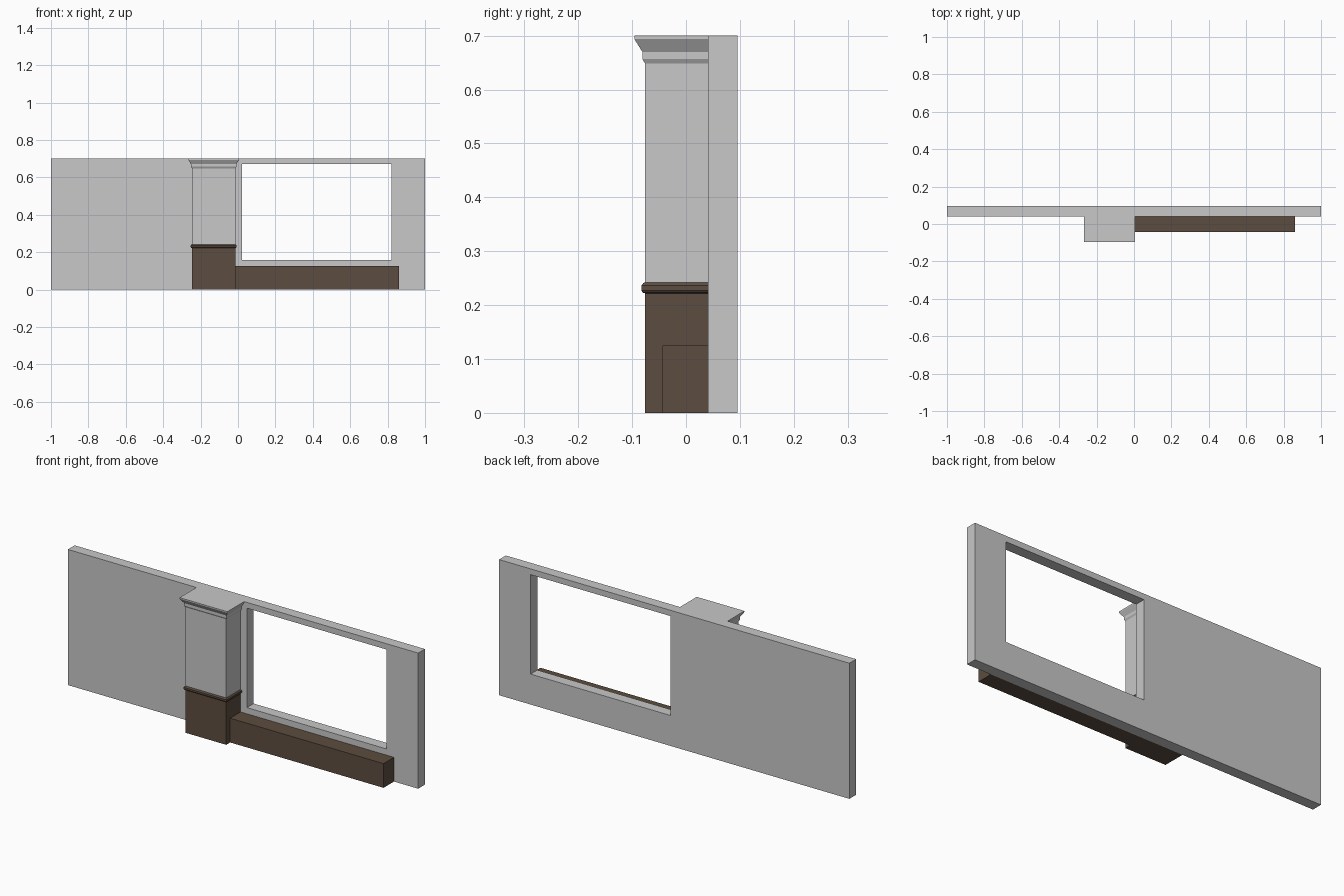
import bpy, bmesh

if "Cube" in bpy.data.objects:
    bpy.data.objects.remove(bpy.data.objects["Cube"])


def material(name, rgb):
    m = bpy.data.materials.new(name)
    m.diffuse_color = (*rgb, 1.0)
    m.use_nodes = True
    m.node_tree.nodes["Principled BSDF"].inputs["Base Color"].default_value = m.diffuse_color
    return m


GREY = material("light grey plaster", (0.578, 0.578, 0.578))
BROWN = material("dark brown stone", (0.107, 0.073, 0.050))

WALL_FRONT, WALL_BACK, TOP = 0.041, 0.096, 0.70


def finish(name, bm, mat):
    bmesh.ops.recalc_face_normals(bm, faces=bm.faces)
    me = bpy.data.meshes.new(name)
    bm.to_mesh(me)
    bm.free()
    me.materials.append(mat)
    ob = bpy.data.objects.new(name, me)
    bpy.context.collection.objects.link(ob)
    return ob


def stack(name, x0, x1, y0, profile, mat):
    """Loft a block against the wall; profile lists (overhang, z) on its three free sides."""
    bm = bmesh.new()
    rings = []
    for o, z in profile:
        rings.append([bm.verts.new(p) for p in (
            (x0 - o, y0 - o, z), (x1 + o, y0 - o, z),
            (x1 + o, WALL_FRONT, z), (x0 - o, WALL_FRONT, z))])
    for a, b in zip(rings, rings[1:]):
        for i in range(4):
            j = (i + 1) % 4
            bm.faces.new((a[i], a[j], b[j], b[i]))
    bm.faces.new(rings[0][::-1])
    bm.faces.new(rings[-1])
    return finish(name, bm, mat)


# Wall with a rectangular window opening: frame of quads extruded to the back
bm = bmesh.new()
xs, zs = (-1.0, 0.022, 0.82, 1.0), (0.0, 0.157, 0.67, TOP)
grid = [[bm.verts.new((x, WALL_FRONT, z)) for x in xs] for z in zs]
faces = [bm.faces.new((grid[r][c], grid[r][c + 1], grid[r + 1][c + 1], grid[r + 1][c]))
         for r in range(3) for c in range(3) if (r, c) != (1, 1)]
ext = bmesh.ops.extrude_face_region(bm, geom=faces, use_keep_orig=True)
for v in ext["geom"]:
    if isinstance(v, bmesh.types.BMVert):
        v.co.y = WALL_BACK
finish("wall", bm, GREY)

# Pilaster: brown base, brown moulding band, grey shaft, grey flared cap
PX0, PX1, PY = -0.246, -0.014, -0.076
stack("pilaster_base", PX0, PX1, PY, [(0, 0), (0, 0.223)], BROWN)
stack("base_moulding", PX0, PX1, PY,
      [(0, 0.222), (0.004, 0.223), (0.007, 0.227), (0.007, 0.236), (0.003, 0.241), (0, 0.242)], BROWN)
stack("pilaster_shaft", PX0, PX1, PY, [(0, 0.242), (0, 0.648)], GREY)
stack("pilaster_cap", PX0, PX1, PY,
      [(0, 0.648), (0.005, 0.657), (0.005, 0.670), (0.020, 0.694), (0.020, TOP)], GREY)

# Low plinth under the window
stack("window_plinth", PX1, 0.862, -0.044, [(0, 0), (0, 0.125)], BROWN)
